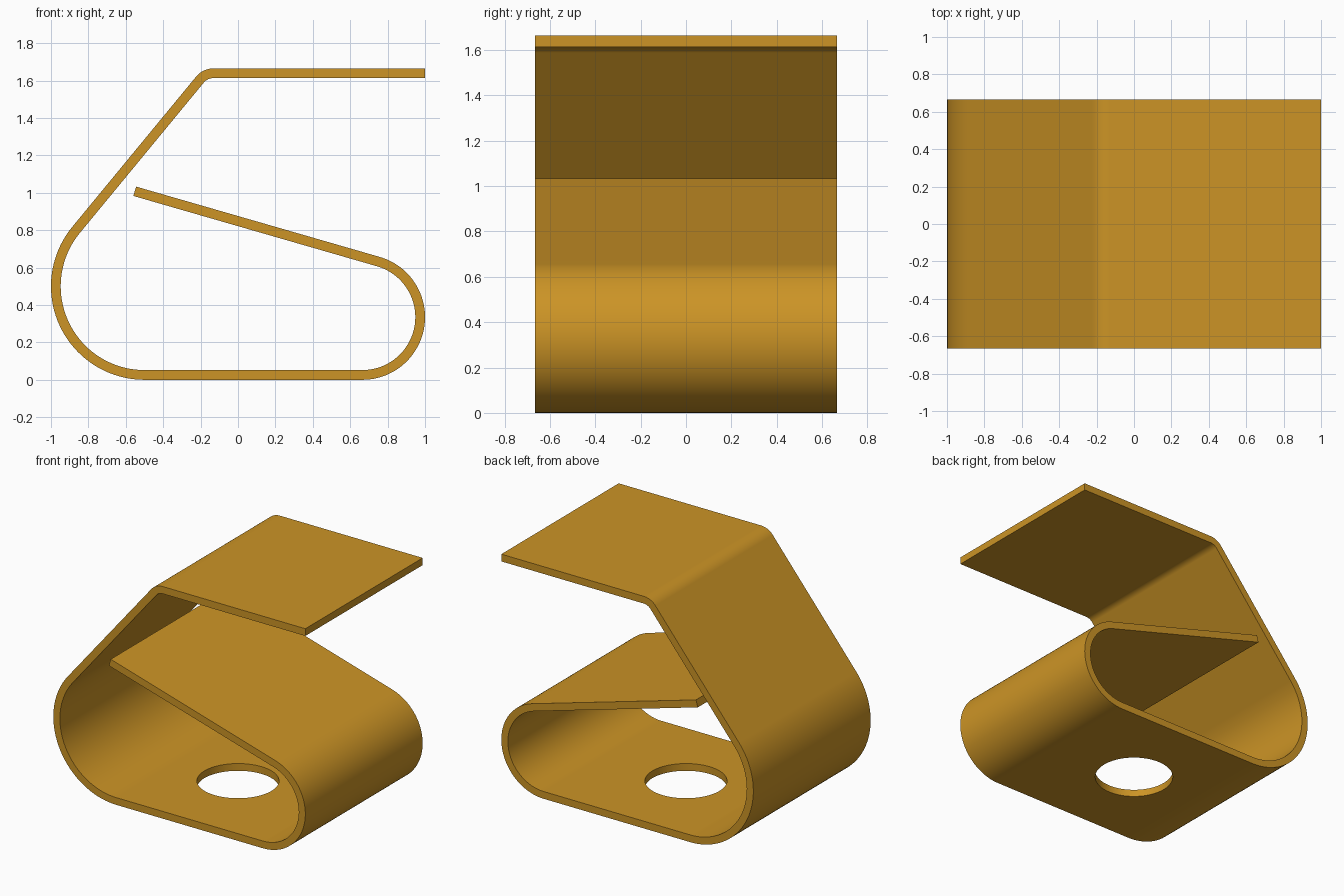
import bpy
import bmesh
from math import cos, sin, radians

cube = bpy.data.objects.get("Cube")
if cube:
    bpy.data.objects.remove(cube)

HALF_WIDTH = 0.665
THICKNESS = 0.052
HOLE_RADIUS = 0.267

# Brass colour
brass = bpy.data.materials.new("brass")
brass.use_nodes = True
colour = (0.604, 0.296, 0.019, 1)
brass.diffuse_color = colour
brass.node_tree.nodes["Principled BSDF"].inputs["Base Color"].default_value = colour


def bend(cx, cz, radius, start, end, steps):
    """Outer points of a bend, each with its outward direction."""
    result = []
    for i in range(steps + 1):
        a = radians(start + (end - start) * i / steps)
        result.append((cx + radius * cos(a), cz + radius * sin(a), cos(a), sin(a)))
    return result


# Outer path: top flap, top bend, left bend, right bend, sprung arm
path = [(1, 1.665, 0, 1)]
path += bend(-0.131, 1.545, 0.12, 90, 140.5, 16)
path += bend(-0.5, 0.5, 0.5, 140.5, 270, 40)
path += bend(0.665, 0.335, 0.335, 270, 433.9, 48)
x, z, nx, nz = path[-1]
arm_length = 1.356
path.append((x - nz * arm_length, z + nx * arm_length, nx, nz))

# Bent strip: a rectangular section swept along the path
bm = bmesh.new()
rings = []
for x, z, nx, nz in path:
    xi, zi = x - nx * THICKNESS, z - nz * THICKNESS
    corners = ((x, -HALF_WIDTH, z), (x, HALF_WIDTH, z),
               (xi, HALF_WIDTH, zi), (xi, -HALF_WIDTH, zi))
    rings.append([bm.verts.new(c) for c in corners])
for a, b in zip(rings, rings[1:]):
    for k in range(4):
        m = (k + 1) % 4
        bm.faces.new((a[k], a[m], b[m], b[k]))
bm.faces.new(rings[0])
bm.faces.new(rings[-1])
bmesh.ops.recalc_face_normals(bm, faces=bm.faces[:])
mesh = bpy.data.meshes.new("bent_strip")
bm.to_mesh(mesh)
bm.free()
mesh.materials.append(brass)
strip = bpy.data.objects.new("bent_strip", mesh)
bpy.context.collection.objects.link(strip)

# Round hole through the base
bpy.ops.mesh.primitive_cylinder_add(vertices=64, radius=HOLE_RADIUS, depth=0.3,
                                    location=(0, 0, 0))
cutter = bpy.context.object
cutter.name = "hole_cutter"
cutter.hide_render = True
cutter.data.materials.append(brass)

bpy.ops.object.select_all(action="DESELECT")
strip.select_set(True)
bpy.context.view_layer.objects.active = strip
hole = strip.modifiers.new("hole", "BOOLEAN")
hole.operation = "DIFFERENCE"
hole.solver = "EXACT"
hole.object = cutter
bpy.ops.object.modifier_apply(modifier="hole")
bpy.data.objects.remove(cutter)

# Smooth bends with crisp edges and flat panels
bpy.ops.object.shade_smooth_by_angle(angle=radians(30))
weighted = strip.modifiers.new("flat_panels", "WEIGHTED_NORMAL")
weighted.keep_sharp = True
